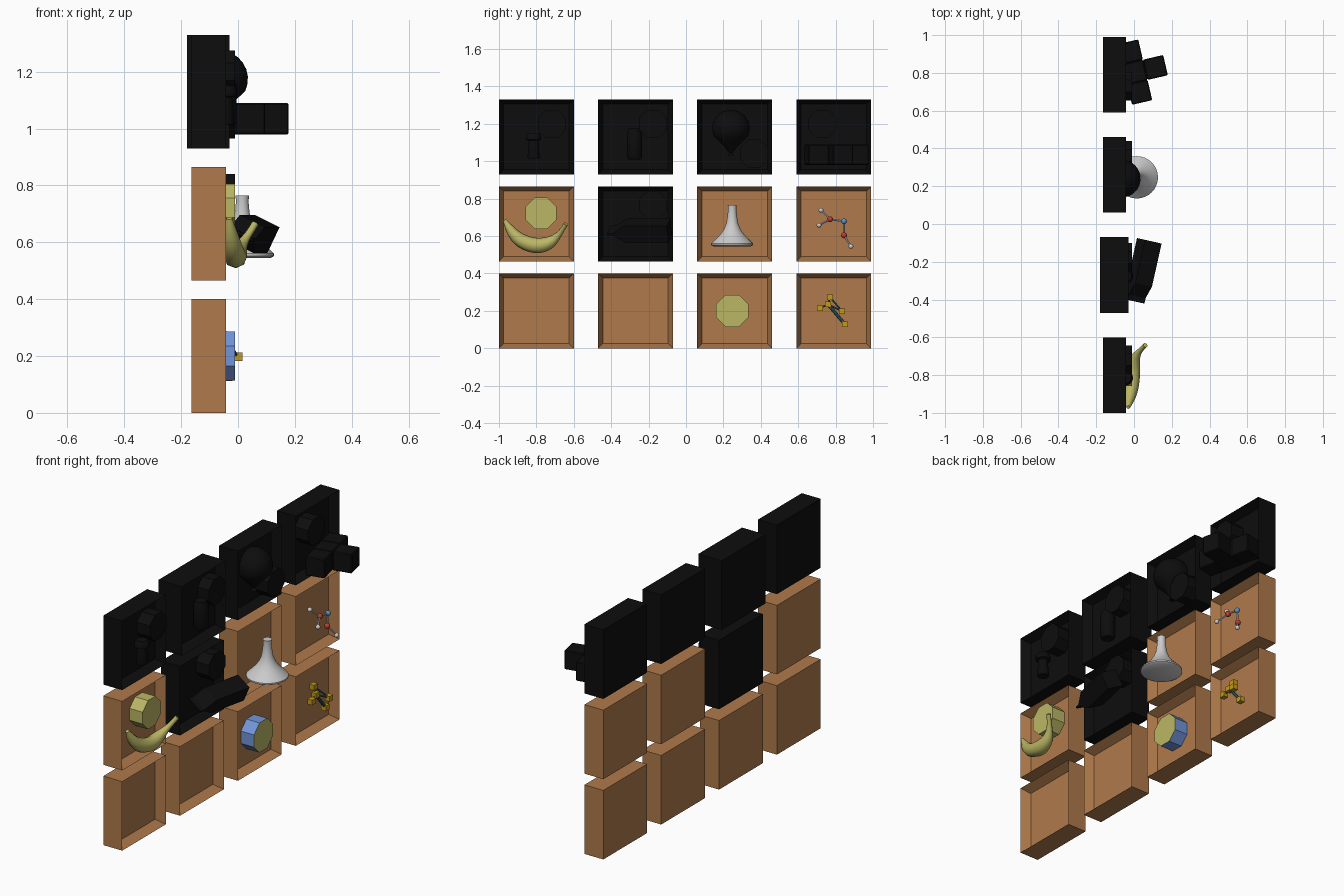
import bpy, bmesh, math
from mathutils import Vector, Matrix

if "Cube" in bpy.data.objects:
    bpy.data.objects.remove(bpy.data.objects["Cube"])


def mat(name, rgb):
    m = bpy.data.materials.new(name)
    m.diffuse_color = (*rgb, 1)
    m.use_nodes = True
    m.node_tree.nodes["Principled BSDF"].inputs["Base Color"].default_value = m.diffuse_color
    return m


WOOD = mat("wood", (.43, .195, .07))
BLACK = mat("black", (.004, .004, .004))
YELLOW = mat("yellow", (.5, .47, .13))
BLUE = mat("blue", (.17, .3, .7))
GOLD = mat("gold", (.55, .33, .01))
TEAL = mat("teal", (.03, .12, .13))
RED = mat("red", (.5, .05, .03))
SKY = mat("sky", (.1, .3, .6))
WHITE = mat("white", (.8, .8, .8))


def finish(name, bm, *mats, smooth=False):
    bmesh.ops.recalc_face_normals(bm, faces=bm.faces[:])
    me = bpy.data.meshes.new(name)
    bm.to_mesh(me)
    bm.free()
    ob = bpy.data.objects.new(name, me)
    bpy.context.collection.objects.link(ob)
    for m in mats:
        if m:
            me.materials.append(m)
    if smooth:
        bpy.ops.object.select_all(action='DESELECT')
        ob.select_set(True)
        bpy.context.view_layer.objects.active = ob
        bpy.ops.object.shade_smooth_by_angle(angle=math.radians(40))
    return ob


def tray(name, y, z, m, back=-.163, front=-.042, depth=.052, inset=.025):
    # shallow open box, cavity walls sloping in to the back panel
    bm = bmesh.new()
    rings = [[bm.verts.new((x, y + a * h, z + b * h))
              for a, b in ((-1, -1), (1, -1), (1, 1), (-1, 1))]
             for x, h in ((back, .2), (front, .2), (front - depth, .2 - inset))]
    for r0, r1 in zip(rings, rings[1:]):
        for i in range(4):
            j = (i + 1) % 4
            bm.faces.new((r0[i], r0[j], r1[j], r1[i]))
    bm.faces.new(rings[0])
    bm.faces.new(rings[-1])
    return finish(name, bm, m)


def cube(name, loc, size, m, rot=Matrix(), bevel=0):
    bm = bmesh.new()
    bmesh.ops.create_cube(bm, size=1, matrix=Matrix.Translation(loc) @ rot
                          @ Matrix.Diagonal((*size, 1)))
    if bevel:
        bmesh.ops.bevel(bm, geom=bm.edges[:], offset=bevel, segments=1, affect='EDGES')
    return finish(name, bm, m)


def rod(name, a, b, r, m, sides=8):
    a, b = Vector(a), Vector(b)
    d = b - a
    bm = bmesh.new()
    bmesh.ops.create_cone(bm, cap_ends=True, segments=sides, radius1=r, radius2=r,
                          depth=d.length, matrix=Matrix.Translation((a + b) / 2)
                          @ d.to_track_quat('Z', 'Y').to_matrix().to_4x4())
    return finish(name, bm, m, smooth=True)


def ball(name, loc, r, m):
    bm = bmesh.new()
    bmesh.ops.create_uvsphere(bm, u_segments=16, v_segments=10, radius=r,
                              matrix=Matrix.Translation(loc))
    return finish(name, bm, m, smooth=True)


def lathe(name, x, y, profile, m, sides=32):
    # profile of (radius, z), closed with flat ends
    bm = bmesh.new()
    rings = [[bm.verts.new((x + r * math.cos(t * math.tau / sides),
                            y + r * math.sin(t * math.tau / sides), z))
              for t in range(sides)] for r, z in profile]
    for r0, r1 in zip(rings, rings[1:]):
        for i in range(sides):
            j = (i + 1) % sides
            bm.faces.new((r0[i], r0[j], r1[j], r1[i]))
    bm.faces.new(rings[0])
    bm.faces.new(rings[-1])
    return finish(name, bm, m, smooth=True)


def octagon(name, y, z, half, side, face, back=-.094, front=-.01):
    bm = bmesh.new()
    bmesh.ops.create_cone(bm, cap_ends=True, segments=8, depth=front - back,
                          radius1=half / math.cos(math.pi / 8),
                          radius2=half / math.cos(math.pi / 8),
                          matrix=Matrix.Translation(((back + front) / 2, y, z))
                          @ Matrix.Rotation(math.pi / 2, 4, 'Y')
                          @ Matrix.Rotation(math.pi / 8, 4, 'Z'))
    for f in bm.faces:
        f.material_index = int(abs(f.normal.x) > .9)
    return finish(name, bm, side, face)


# trays: 4 columns by 3 rows
Y = (-.8, -.27, .26, .79)
Z = (.2, .665, 1.13)
for row, z in enumerate(Z):
    for col, y in enumerate(Y):
        dark = row == 2 or (row, col) == (1, 1)
        x0, x1 = (-.18, -.03) if (row, col) == (2, 1) else (-.163, -.042)
        tray(f"tray_{row}_{col}", y, z, BLACK if dark else WOOD, x0, x1)

# octagonal plaques
octagon("plaque_blue", .247, .2, .086, BLUE, YELLOW)
octagon("plaque_yellow", -.775, .722, .083, YELLOW, YELLOW)
for i, (y, z) in enumerate(((-.717, 1.2), (-.176, 1.2), (.364, 1.04), (.73, 1.2), (-.176, .765))):
    octagon(f"plaque_dark_{i}", y, z, .075, BLACK, BLACK)

# gold crystal model: cubes joined by rods
hub = (-.035, .759, .235)
for i, p in enumerate((hub, (-.055, .77, .273), (-.03, .717, .214),
                       (0, .834, .198), (-.035, .85, .128))):
    cube(f"crystal_cube_{i}", p, (.03, .033, .03), GOLD)
    if i:
        rod(f"crystal_rod_{i}", hub, p, .009 if i == 4 else .005, TEAL)
rod("crystal_rod_5", (-.055, .77, .273), (0, .834, .198), .005, TEAL)

# ball and stick molecule
atoms = [((-.045, .722, .738), .013, WHITE), ((-.015, .77, .69), .016, RED),
         ((-.015, .845, .679), .015, SKY), ((.015, .711, .658), .013, WHITE),
         ((-.02, .845, .604), .016, RED), ((.015, .882, .545), .013, WHITE)]
for i, (p, r, m) in enumerate(atoms):
    ball(f"atom_{i}", p, r, m)
for a, b in ((0, 1), (3, 1), (1, 2), (2, 4), (4, 5)):
    rod(f"bond_{a}_{b}", atoms[a][0], atoms[b][0], .005, WHITE)

# flared flask / funnel
lathe("funnel", .015, .247,
      [(.1, .545), (.112, .552), (.112, .56), (.09, .582), (.065, .607), (.045, .635),
       (.031, .67), (.025, .71), (.022, .745), (.024, .765)], None)

# banana: tapered tube swept along a curve
cu = bpy.data.curves.new("banana", 'CURVE')
cu.dimensions = '3D'
cu.bevel_depth = 1
cu.bevel_resolution = 2
cu.use_fill_caps = True
path = [(-.03, -.97, .685, .01), (-.028, -.945, .64, .024), (-.02, -.9, .585, .036),
        (-.012, -.84, .555, .041), (-.008, -.78, .547, .041), (-.002, -.725, .565, .034),
        (.018, -.685, .6, .018), (.042, -.66, .635, .012), (.06, -.642, .665, .013)]
sp = cu.splines.new('NURBS')
sp.points.add(len(path) - 1)
for pt, (x, y, z, r) in zip(sp.points, path):
    pt.co = (x, y, z, 1)
    pt.radius = r
sp.use_endpoint_u = True
sp.order_u = 3
sp.resolution_u = 4
banana = bpy.data.objects.new("banana", cu)
bpy.context.collection.objects.link(banana)
cu.materials.append(YELLOW)
bpy.ops.object.select_all(action='DESELECT')
banana.select_set(True)
bpy.context.view_layer.objects.active = banana
bpy.ops.object.convert(target='MESH')
bpy.ops.object.shade_smooth_by_angle(angle=math.radians(60))

# carton lying on its side, gable end pointing to -y
bm = bmesh.new()
rings = [[bm.verts.new((a * w, y, b * h)) for a, b in ((-1, -1), (1, -1), (1, 1), (-1, 1))]
         for y, w, h in ((.165, .05, .05), (-.07, .05, .05), (-.135, .05, .005), (-.165, .05, .005))]
for r0, r1 in zip(rings, rings[1:]):
    for i in range(4):
        j = (i + 1) % 4
        bm.faces.new((r0[i], r0[j], r1[j], r1[i]))
bm.faces.new(rings[0])
bm.faces.new(rings[-1])
carton = finish("carton", bm, BLACK)
carton.matrix_world = (Matrix.Translation((.045, -.25, .63)) @ Matrix.Rotation(-.22, 4, 'Z')
                       @ Matrix.Rotation(.45, 4, 'Y'))

# shaker, can and balloon
lathe("shaker", -.045, -.815,
      [(.03, 1.015), (.032, 1.02), (.026, 1.11), (.04, 1.115), (.04, 1.14), (.03, 1.152)], BLACK, 16)
lathe("can", -.045, -.275,
      [(.032, 1.01), (.04, 1.022), (.04, 1.15), (.032, 1.17), (.032, 1.175)], BLACK, 24)
prof = [(.016, 1.03), (.008, 1.045), (.03, 1.072), (.062, 1.105)]
prof += [(.1 * math.cos(t), 1.175 + .1 * math.sin(t))
         for t in (math.radians(d) for d in range(-25, 90, 15))] + [(.004, 1.275)]
lathe("balloon", -.065, .24, prof, BLACK)

# T of four blocks
turn = Matrix.Rotation(math.radians(13), 4, 'Z')
for i, (u, v) in enumerate(((0, 0), (1, 0), (0, 1), (0, -1))):
    p = Vector((.006, .804, 1.035)) + turn @ Vector((u * .11, v * .11, 0))
    cube(f"block_{i}", p, (.11, .11, .11), BLACK, turn, .005)
